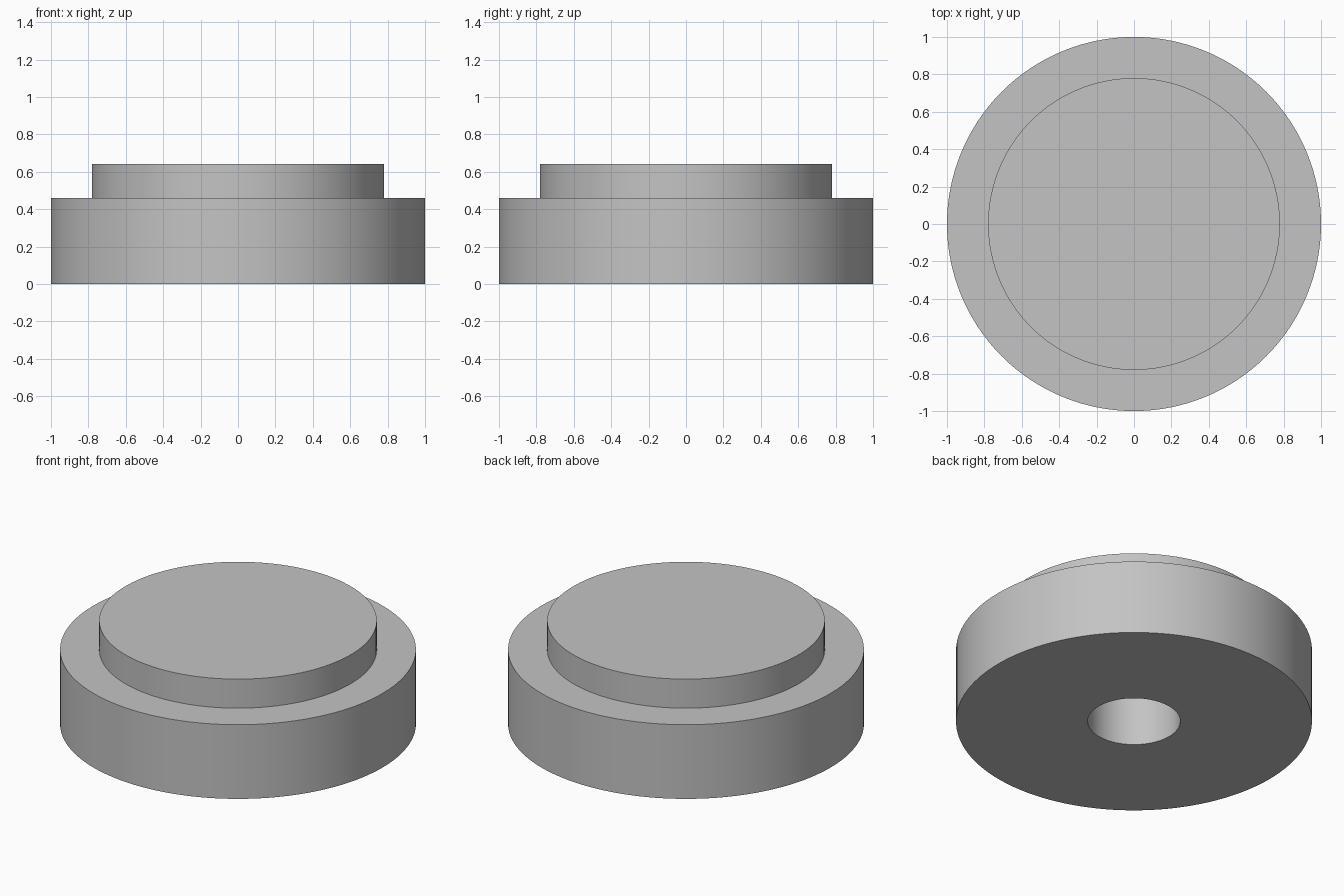
import bpy
import bmesh
from math import cos, sin, tau, radians

cube = bpy.data.objects.get("Cube")
if cube:
    bpy.data.objects.remove(cube, do_unlink=True)

SIDES = 128

# Single plain grey
grey = bpy.data.materials.new("plain_grey")
grey.use_nodes = True
colour = (0.55, 0.55, 0.55, 1)
grey.diffuse_color = colour
grey.node_tree.nodes["Principled BSDF"].inputs["Base Color"].default_value = colour


def lathe(name, profile):
    """Revolve (radius, height) points about z and cap both ends."""
    bm = bmesh.new()
    rings = [[bm.verts.new((r * cos(tau * i / SIDES), r * sin(tau * i / SIDES), z))
              for i in range(SIDES)] for r, z in profile]
    for low, high in zip(rings, rings[1:]):
        for i in range(SIDES):
            j = (i + 1) % SIDES
            bm.faces.new((low[i], low[j], high[j], high[i]))
    bm.faces.new(rings[0])
    bm.faces.new(rings[-1])
    bmesh.ops.recalc_face_normals(bm, faces=bm.faces)
    mesh = bpy.data.meshes.new(name)
    bm.to_mesh(mesh)
    bm.free()
    mesh.materials.append(grey)
    obj = bpy.data.objects.new(name, mesh)
    bpy.context.collection.objects.link(obj)
    bpy.ops.object.select_all(action="DESELECT")
    obj.select_set(True)
    bpy.context.view_layer.objects.active = obj
    bpy.ops.object.shade_smooth_by_angle(angle=radians(30))
    return obj


# Blind hole, underside, wide base, step and raised top as one solid
lathe("stepped_disc", [
    (0.26, 0.46), (0.26, 0), (1, 0), (1, 0.46), (0.78, 0.46), (0.78, 0.64),
])
